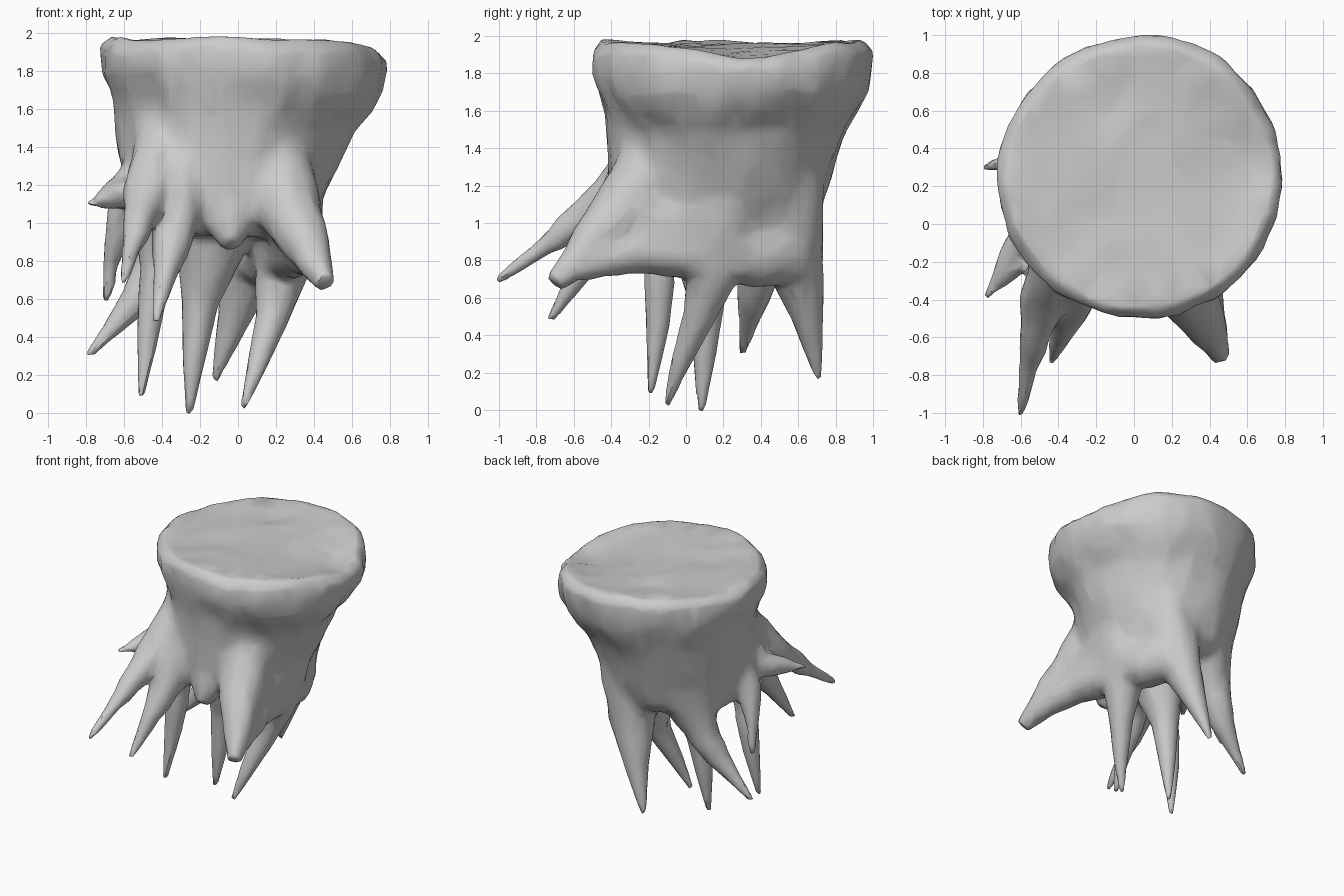
import bpy, bmesh, math
from mathutils import Vector, noise

bm = bmesh.new()


def loft(rings):
    # skin a closed tube through equal-sized rings of points
    vs = [[bm.verts.new(p) for p in r] for r in rings]
    n = len(vs[0])
    for a, b in zip(vs, vs[1:]):
        for i in range(n):
            j = (i + 1) % n
            bm.faces.new((a[i], a[j], b[j], b[i]))
    bm.faces.new(vs[0][::-1])
    bm.faces.new(vs[-1])


def body_ring(z, x0, x1, y0, y1, n=48):
    cx, cy, rx, ry = (x0 + x1) / 2, (y0 + y1) / 2, (x1 - x0) / 2, (y1 - y0) / 2
    out = []
    for i in range(n):
        a = 2 * math.pi * i / n
        p = Vector((cx + rx * math.cos(a), cy + ry * math.sin(a), z))
        p += Vector((math.cos(a), math.sin(a), 0)) * 0.02 * noise.noise(p * 4)
        if z < 1.85:
            p.z += 0.06 * noise.noise(p * 2)
        else:  # uneven cut face, dipping on the right
            p.z += 0.02 * noise.noise(p * 3) + 0.02 * noise.noise(p * 7)
            p.z -= 0.09 * math.exp(-((p.x - .75) ** 2 + (p.y - .35) ** 2) / .15)
        out.append(p)
    return out


def root(*pts):
    # tapered limb through (x, y, z, radius) stations
    c = [Vector(p[:3]) for p in pts]
    rings = []
    for k, p in enumerate(pts):
        d = (c[min(k + 1, len(c) - 1)] - c[max(k - 1, 0)]).normalized()
        u = d.cross(Vector((0.9, 0.3, 0.2))).normalized()
        v = d.cross(u)
        rings.append([c[k] + p[3] * (math.cos(t) * u + math.sin(t) * v)
                      for t in (2 * math.pi * i / 12 for i in range(12))])
    loft(rings)


# stump trunk with flared rim and dished top
loft([body_ring(*r) for r in (
    (.93, -.46, .30, -.30, .62), (1.0, -.54, .38, -.38, .71),
    (1.2, -.60, .49, -.42, .77), (1.35, -.63, .54, -.41, .81),
    (1.5, -.63, .60, -.42, .87), (1.6, -.64, .70, -.43, .92),
    (1.7, -.67, .77, -.47, .97), (1.8, -.715, .785, -.50, .995),
    (1.92, -.72, .78, -.50, 1.005), (1.975, -.67, .73, -.45, .95),
    (1.965, -.6, .66, -.38, .88), (1.955, -.5, .57, -.28, .78),
    (1.95, -.35, .42, -.13, .62), (1.95, -.2, .26, 0, .5))])

# supporting roots
root((-.12, .1, 1.1, .25), (-.15, .11, .84, .18), (-.2, .11, .58, .1), (-.23, .1, .3, .065), (-.26, .08, -.015, .02))
root((.2, .2, 1.4, .2), (.26, .17, 1.05, .21), (.23, .15, .75, .15), (.18, .07, .5, .09), (.1, -.03, .25, .055), (.027, -.105, .025, .02))
root((-.3, -.1, 1.35, .15), (-.42, -.18, 1.1, .15), (-.43, -.14, .75, .09), (-.47, -.15, .45, .065), (-.51, -.19, .085, .02))
root((.15, .48, 1.5, .2), (.12, .53, 1.15, .22), (.06, .58, .78, .16), (-.02, .65, .5, .09), (-.125, .71, .165, .02))
root((-.12, .38, 1.55, .2), (-.27, .44, 1.15, .24), (-.41, .4, .82, .14), (-.53, .36, .6, .09), (-.66, .33, .45, .05), (-.795, .3, .295, .02))
# web arching between the back right roots
root((.24, .15, .9, .17), (.19, .36, .83, .18), (.1, .58, .85, .18))
# broad front right root and the web behind it
root((.08, .02, 1.65, .2), (.18, -.14, 1.37, .2), (.26, -.32, 1.08, .18), (.37, -.53, .86, .12), (.46, -.7, .68, .055))
root((.42, -.58, .77, .08), (.33, -.25, .85, .12), (.24, .1, .84, .16))
root((.29, -.35, .98, .13), (.27, -.1, 1.02, .16), (.24, .15, 1.05, .2))
# front left spreading roots
root((-.3, 0, 1.7, .12), (-.4, -.13, 1.45, .15), (-.48, -.4, 1.15, .12), (-.54, -.68, .93, .07), (-.605, -1.015, .69, .02))
root((-.2, -.08, 1.55, .18), (-.28, -.22, 1.3, .18), (-.32, -.38, 1.02, .13), (-.38, -.56, .75, .07), (-.435, -.73, .475, .02))
# left side spur and hanging root
root((-.45, .05, 1.4, .12), (-.59, .06, 1.04, .1), (-.66, .12, .8, .055), (-.7, .16, .58, .02))
root((-.4, .02, 1.4, .17), (-.58, -.12, 1.16, .11), (-.785, -.39, 1.1, .02))
# small front lip
root((-.03, -.2, 1.25, .19), (-.04, -.31, 1.02, .14), (-.04, -.4, .87, .07))

bmesh.ops.recalc_face_normals(bm, faces=bm.faces)
me = bpy.data.meshes.new("stump_with_roots")
bm.to_mesh(me)
bm.free()
ob = bpy.data.objects.new("stump_with_roots", me)
bpy.context.collection.objects.link(ob)

# fuse into one skin
m = ob.modifiers.new("fuse", 'REMESH')
m.mode = 'VOXEL'
m.voxel_size = 0.018
fused = bpy.data.meshes.new_from_object(ob.evaluated_get(bpy.context.evaluated_depsgraph_get()))
ob.modifiers.clear()

# blend the root joints strongly, leaving tips and rim crisp
bm = bmesh.new()
bm.from_mesh(fused)
joints = [v for v in bm.verts if .72 < v.co.z < 1.72
          and ((v.co.x + .03) / .64) ** 2 + ((v.co.y - .2) / .7) ** 2 < 1]
for _ in range(30):
    bmesh.ops.smooth_vert(bm, verts=joints, factor=0.5,
                          use_axis_x=True, use_axis_y=True, use_axis_z=True)
# bark-like lengthwise furrows on the trunk
bm.normal_update()
for v in bm.verts:
    if .7 < v.co.z < 1.9:
        v.co += v.normal * 0.015 * noise.noise(Vector((v.co.x * 8, v.co.y * 8, v.co.z * 3)))
bm.to_mesh(fused)
bm.free()
ob.data = fused

m = ob.modifiers.new("soften", 'SMOOTH')
m.factor = 0.5
m.iterations = 7
m = ob.modifiers.new("facet", 'DECIMATE')
m.ratio = 0.06
bpy.context.view_layer.objects.active = ob
ob.select_set(True)
bpy.ops.object.shade_smooth_by_angle(angle=math.radians(20))
